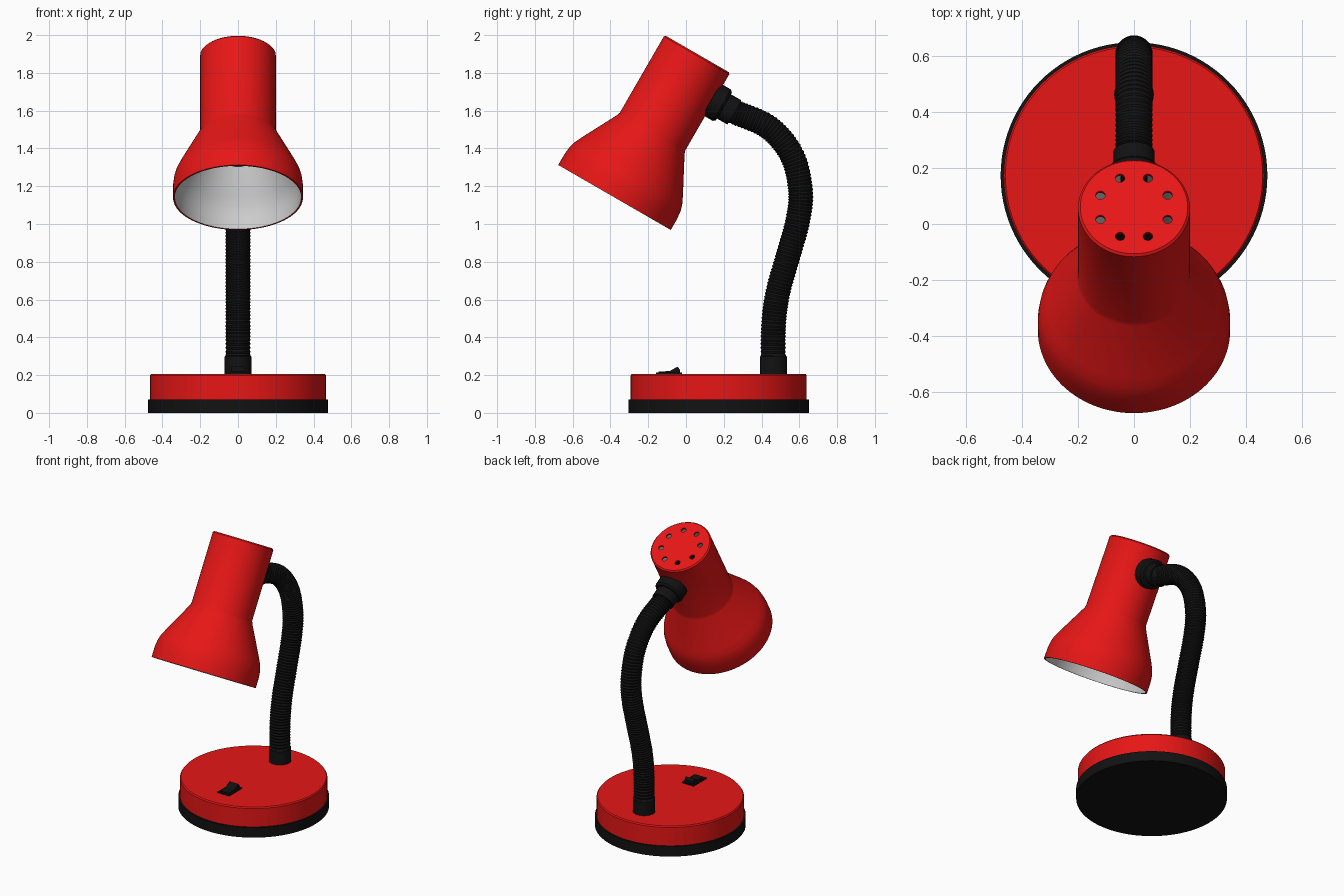
import bpy, bmesh
from math import sin, cos, pi, radians
from mathutils import Vector
from mathutils.geometry import interpolate_bezier

if "Cube" in bpy.data.objects:
    bpy.data.objects.remove(bpy.data.objects["Cube"])


def material(name, rgb):
    m = bpy.data.materials.new(name)
    m.diffuse_color = (*rgb, 1)
    m.use_nodes = True
    m.node_tree.nodes["Principled BSDF"].inputs["Base Color"].default_value = m.diffuse_color
    return m


RED = material("red_paint", (0.8, 0.008, 0.008))
BLACK = material("black_plastic", (0.006, 0.006, 0.006))
WHITE = material("white_lining", (0.85, 0.85, 0.85))
TILT = (radians(-30), 0, 0)
HEAD = (0, 0.06, 1.90)


def finish(bm, name, mats=(), loc=(0, 0, 0), rot=(0, 0, 0)):
    bmesh.ops.recalc_face_normals(bm, faces=bm.faces)
    me = bpy.data.meshes.new(name)
    bm.to_mesh(me)
    bm.free()
    ob = bpy.data.objects.new(name, me)
    bpy.context.collection.objects.link(ob)
    for m in mats:
        me.materials.append(m)
    ob.location, ob.rotation_euler = loc, rot
    return ob


def activate(ob):
    bpy.ops.object.select_all(action='DESELECT')
    ob.select_set(True)
    bpy.context.view_layer.objects.active = ob


def smooth(ob, angle=32):
    activate(ob)
    bpy.ops.object.shade_smooth_by_angle(angle=radians(angle))
    return ob


def skin(bm, rings, slot=lambda i: 0):
    """Join successive rings of vertices; a ring of one vertex is a pole."""
    for i, (a, b) in enumerate(zip(rings, rings[1:])):
        n = max(len(a), len(b))
        for k in range(n):
            j = (k + 1) % n
            if len(a) == 1:
                vs = (a[0], b[k], b[j])
            elif len(b) == 1:
                vs = (a[k], b[0], a[j])
            else:
                vs = (a[k], b[k], b[j], a[j])
            bm.faces.new(vs).material_index = slot(i)


def lathe(name, profile, mats=(), loc=(0, 0, 0), rot=(0, 0, 0), n=64, slot=lambda i: 0):
    bm = bmesh.new()
    rings = []
    for r, z in profile:
        angles = [2 * pi * k / n for k in range(n)] if r else [0]
        rings.append([bm.verts.new((r * cos(t), r * sin(t), z)) for t in angles])
    skin(bm, rings, slot)
    return finish(bm, name, mats, loc, rot)


# Round base: rubber foot and painted body
BASE = (0, 0.173, 0)
smooth(lathe("base_foot", [(0, 0), (.477, 0), (.477, .07), (0, .07)], [BLACK], BASE, n=96))
smooth(lathe("base_body", [(0, .06), (.466, .06), (.466, .198), (.460, .206), (0, .206)],
             [RED], BASE, n=96))


# Rocker switch: frame and tilted key, as extruded side profiles
def side_extrude(name, pts, half):
    bm = bmesh.new()
    f = bm.faces.new([bm.verts.new((-half, y, z)) for y, z in pts])
    g = bmesh.ops.extrude_face_region(bm, geom=[f])["geom"]
    bmesh.ops.translate(bm, vec=(2 * half, 0, 0),
                        verts=[v for v in g if isinstance(v, bmesh.types.BMVert)])
    return finish(bm, name, [BLACK])


side_extrude("switch_frame", [(-.16, .2), (-.16, .214), (-.02, .214), (-.02, .2)], .045)
side_extrude("switch_key", [(-.145, .2), (-.145, .218), (-.085, .222), (-.045, .245),
                            (-.033, .23), (-.033, .2)], .034)

# Lampshade: thin shell with white lining
outer = [(0, 0), (.192, 0), (.2, -.008), (.2, -.475), (.206, -.492), (.310, -.69),
         (.329, -.73), (.339, -.765), (.344, -.81), (.344, -.877)]
inner = [(max(r - .009, 0), z if z < -.8 else z - .012) for r, z in reversed(outer)]
split = len(outer) - 1
shade = lathe("lampshade", outer + inner, [RED, WHITE], HEAD, TILT, 96,
              lambda i: 1 if i > split else 0)

# Ring of eight vent holes through the top
bm = bmesh.new()
for k in range(8):
    a = (k + .5) * pi / 4
    g = bmesh.ops.create_cone(bm, cap_ends=True, segments=16, radius1=.017,
                              radius2=.017, depth=.08)
    bmesh.ops.translate(bm, verts=g["verts"], vec=(.13 * cos(a), .13 * sin(a), 0))
cutter = finish(bm, "vent_cutter", [RED], HEAD, TILT)
cutter.hide_render = True
mod = shade.modifiers.new("vents", 'BOOLEAN')
mod.operation, mod.object, mod.solver = 'DIFFERENCE', cutter, 'EXACT'
activate(shade)
bpy.ops.object.modifier_apply(modifier=mod.name)
bpy.data.objects.remove(cutter)
smooth(shade)

# Socket and bulb inside the shade
smooth(lathe("bulb_socket", [(0, -.01), (.085, -.01), (.085, -.32), (0, -.32)],
             [BLACK], HEAD, TILT, 32))
bulb = [(0, -.31), (.05, -.31), (.055, -.39), (.075, -.46)]
bulb += [(.1 * cos(t), -.577 - .1 * sin(t)) for t in [radians(d) for d in range(-40, 81, 15)]]
smooth(lathe("bulb", bulb + [(0, -.677)], (), HEAD, TILT, 32))

# Pivot knob on the back of the shade, along the local +y direction
knob_at = Vector((0, .06 - .085, 1.90 - .147))
smooth(lathe("shade_knob", [(0, .185), (.096, .185), (.096, .248), (.086, .26), (.074, .262),
                            (.074, .325), (0, .325)],
             [BLACK], knob_at, (radians(-120), 0, 0), 32))

# Collar where the arm enters the base
smooth(lathe("arm_collar", [(0, .2), (.071, .2), (.071, .298), (.066, .303), (0, .303)],
             [BLACK], (0, .463, 0), n=32))

# Ribbed flexible arm swept along a smooth path in the y-z plane
pts = [Vector((0, y, z)) for y, z in
       [(.463, .2), (.463, .45), (.485, .63), (.54, .83), (.592, 1.02), (.606, 1.18),
        (.56, 1.365), (.44, 1.51), (.265, 1.59), (.2, 1.623)]]
ext = [pts[0]] + pts + [pts[-1]]
path = []
for i in range(1, len(ext) - 2):
    p0, p1, p2, p3 = ext[i - 1:i + 3]
    steps = max(4, round((p2 - p1).length / .009))
    path += interpolate_bezier(p1, p1 + (p2 - p0) / 6, p2 - (p3 - p1) / 6, p2, steps + 1)[:-1]
path.append(pts[-1])
bm = bmesh.new()
rings = []
for i, p in enumerate(path):
    d = (path[min(i + 1, len(path) - 1)] - path[max(i - 1, 0)]).normalized()
    side = Vector((1, 0, 0)).cross(d)
    r = .067 if i % 2 else .062
    rings.append([bm.verts.new(p + Vector((r * cos(t), 0, 0)) + side * r * sin(t))
                  for t in [2 * pi * k / 32 for k in range(32)]])
skin(bm, rings)
bm.faces.new(rings[0])
bm.faces.new(rings[-1])
smooth(finish(bm, "flexible_arm", [BLACK]))
